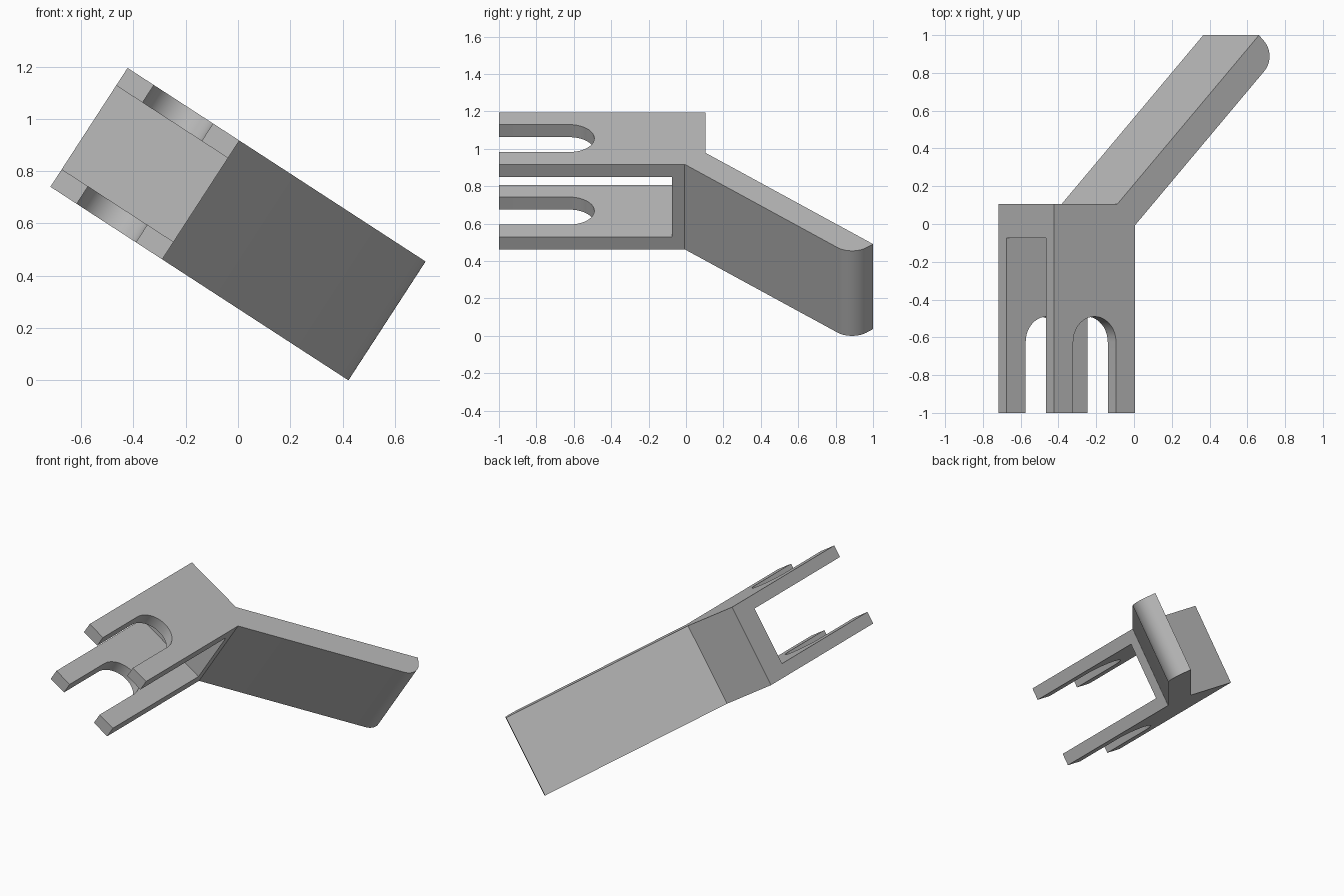
import bpy, bmesh, math
from mathutils import Matrix

if "Cube" in bpy.data.objects:
    bpy.data.objects.remove(bpy.data.objects["Cube"], do_unlink=True)

grey = bpy.data.materials.new("plain grey")
grey.use_nodes = True
colour = (0.5, 0.5, 0.5, 1)
grey.diffuse_color = colour
grey.node_tree.nodes["Principled BSDF"].inputs["Base Color"].default_value = colour

WIDTH = 0.51      # fork block across
HEIGHT = 0.542    # extrusion height
BACK = 0.105      # back of the fork block
MITRE = 0.112     # offset of the arm's inner corner
PRONG = 0.08      # prong thickness
SLOT_R = 0.135    # radius of the slot end
FILLET = 0.11     # rounded arm tip
TILT = math.radians(33)


def arc(cx, cy, r, start, end, n=20):
    steps = [math.radians(start + (end - start) * i / n) for i in range(n + 1)]
    return [(cx + r * math.cos(a), cy + r * math.sin(a)) for a in steps]


def prism(name, outline, bottom, top):
    bm = bmesh.new()
    face = bm.faces.new([bm.verts.new((x, y, bottom)) for x, y in outline])
    side = bmesh.ops.extrude_face_region(bm, geom=[face])["geom"]
    bmesh.ops.translate(bm, vec=(0, 0, top - bottom),
                        verts=[v for v in side if isinstance(v, bmesh.types.BMVert)])
    bmesh.ops.recalc_face_normals(bm, faces=bm.faces)
    mesh = bpy.data.meshes.new(name)
    bm.to_mesh(mesh)
    bm.free()
    mesh.materials.append(grey)
    obj = bpy.data.objects.new(name, mesh)
    bpy.context.collection.objects.link(obj)
    return obj


# Outline: slotted fork, then an arm bent by 45 degrees with one rounded corner
inner = WIDTH - MITRE
tip = (inner + 1 - BACK, 1)
square = (tip[0] + MITRE, tip[1] - MITRE)
mid = WIDTH / 2
outline = [(0, -1), (mid - SLOT_R, -1)]
outline += arc(mid, -0.49 - SLOT_R, SLOT_R, 180, 0)
outline += [(mid + SLOT_R, -1), (WIDTH, -1), (WIDTH, BACK - MITRE)]
outline += arc(square[0] - FILLET * math.sqrt(2), square[1], FILLET, -45, 45)
outline += [tip, (inner, BACK), (0, BACK)]
bracket = prism("bracket", outline, 0, HEIGHT)

# Channel that splits the fork into two prongs
channel = [(-0.1, -1.1), (WIDTH + 0.1, -1.1), (WIDTH + 0.1, -0.075), (-0.1, -0.075)]
cutter = prism("channel_cutter", channel, PRONG, HEIGHT - PRONG)
cutter.hide_render = True
cut = bracket.modifiers.new("channel", "BOOLEAN")
cut.operation = "DIFFERENCE"
cut.solver = "EXACT"
cut.object = cutter
bpy.context.view_layer.objects.active = bracket
bracket.select_set(True)
bpy.ops.object.modifier_apply(modifier=cut.name)
bpy.data.objects.remove(cutter, do_unlink=True)

# Tilt about y, then centre and rest on the ground
mesh = bracket.data
mesh.transform(Matrix.Rotation(TILT, 4, "Y"))
xs = [v.co.x for v in mesh.vertices]
low = min(v.co.z for v in mesh.vertices)
mesh.transform(Matrix.Translation((-(min(xs) + max(xs)) / 2, 0, -low)))

bpy.ops.object.shade_smooth_by_angle(angle=math.radians(30))
